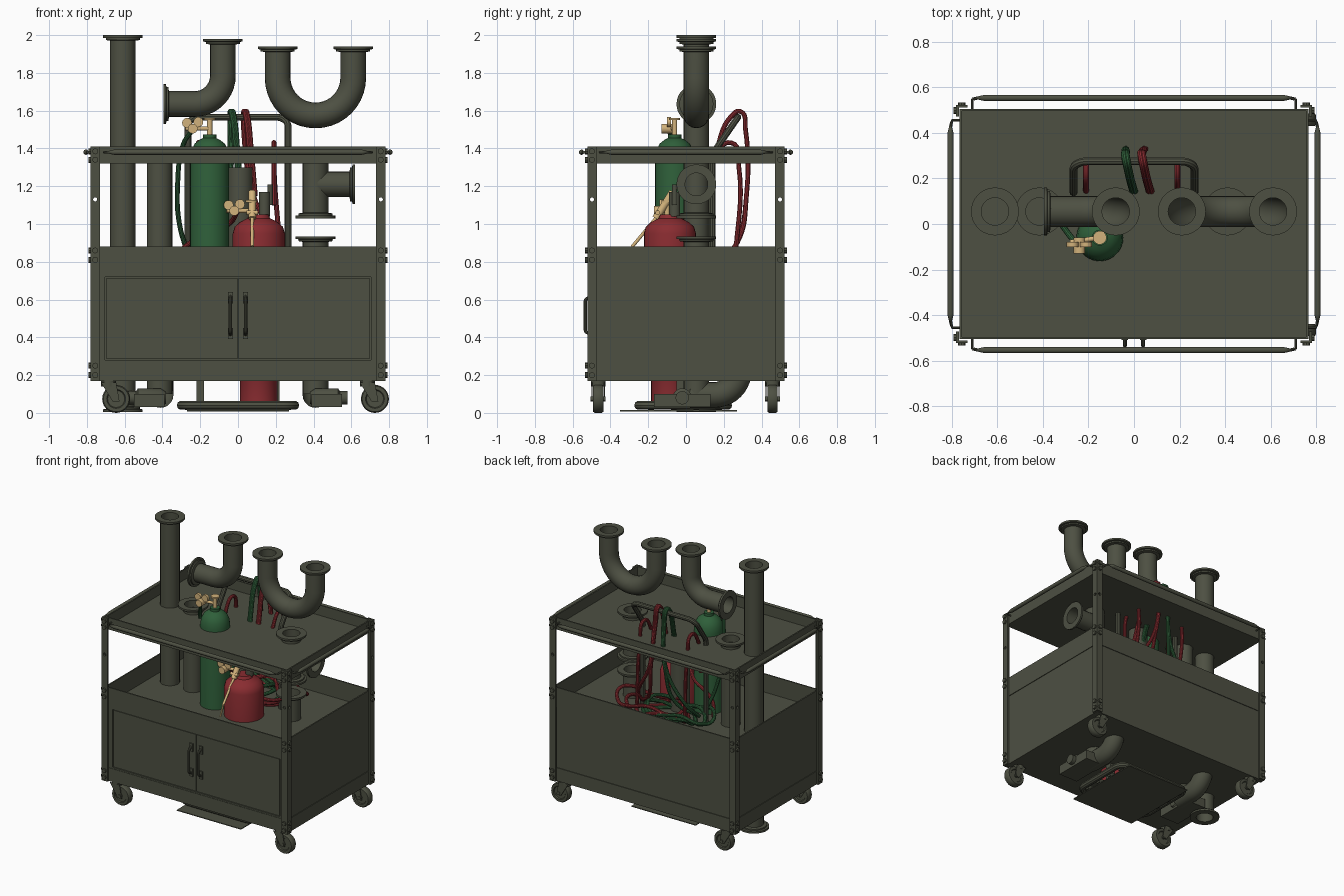
import bpy, bmesh, math
from mathutils import Vector, Matrix

cube = bpy.data.objects.get("Cube")
if cube:
    bpy.data.objects.remove(cube)


def material(name, rgb):
    m = bpy.data.materials.new(name)
    m.use_nodes = True
    m.diffuse_color = (*rgb, 1)
    m.node_tree.nodes["Principled BSDF"].inputs["Base Color"].default_value = (*rgb, 1)
    return m


OLIVE = material("olive_grey", (0.075, 0.08, 0.055))
RED = material("tank_red", (0.25, 0.025, 0.03))
GREEN = material("tank_green", (0.028, 0.115, 0.042))
BRASS = material("brass", (0.65, 0.45, 0.2))
parts = []


def add(name, mesh, mat):
    mesh.materials.clear()
    mesh.materials.append(mat)
    ob = bpy.data.objects.new(name, mesh)
    bpy.context.collection.objects.link(ob)
    parts.append(ob)
    return ob


def from_bmesh(name, bm, mat):
    mesh = bpy.data.meshes.new(name)
    bmesh.ops.recalc_face_normals(bm, faces=bm.faces)
    bm.to_mesh(mesh)
    bm.free()
    return add(name, mesh, mat)


def box(name, lo, hi, mat=OLIVE):
    lo, hi = Vector(lo), Vector(hi)
    bm = bmesh.new()
    bmesh.ops.create_cube(bm, size=1)
    for v in bm.verts:
        v.co = (lo + hi) / 2 + v.co * (hi - lo)
    return from_bmesh(name, bm, mat)


def lathe(name, profile, origin, axis=(0, 0, 1), mat=OLIVE, steps=28):
    """Revolve (radius, height) points around an axis."""
    bm = bmesh.new()
    vs = [bm.verts.new((r, 0, h)) for r, h in profile]
    es = [bm.edges.new(pair) for pair in zip(vs, vs[1:])]
    bmesh.ops.spin(bm, geom=vs + es, cent=(0, 0, 0), axis=(0, 0, 1),
                   angle=math.tau, steps=steps, use_merge=True)
    bmesh.ops.remove_doubles(bm, verts=bm.verts, dist=1e-5)
    turn = Vector((0, 0, 1)).rotation_difference(Vector(axis)).to_matrix().to_4x4()
    bm.transform(Matrix.Translation(origin) @ turn)
    return from_bmesh(name, bm, mat)


def rod(name, a, b, r, mat=OLIVE, steps=14):
    a, b = Vector(a), Vector(b)
    n = (b - a).length
    return lathe(name, [(0, 0), (r, 0), (r, n), (0, n)], a, (b - a).normalized(), mat, steps)


def fillet(points, r):
    pts = [Vector(p) for p in points]
    out = [pts[0]]
    for a, p, b in zip(pts, pts[1:], pts[2:]):
        d, e = (p - a).normalized(), (b - p).normalized()
        ang = d.angle(e)
        n = (e - d * d.dot(e)).normalized()
        c = p - d * r * math.tan(ang / 2) + n * r
        out += [c + r * (d * math.sin(ang * k / 10) - n * math.cos(ang * k / 10)) for k in range(11)]
    return out + [pts[-1]]


def tube(name, pts, r, mat=OLIVE, smooth=False, caps=True, closed=False, res=3):
    cu = bpy.data.curves.new(name, 'CURVE')
    cu.dimensions, cu.fill_mode = '3D', 'FULL'
    cu.bevel_depth, cu.bevel_resolution, cu.use_fill_caps = r, res, caps
    cu.resolution_u = 8
    sp = cu.splines.new('BEZIER' if smooth else 'POLY')
    knots = sp.bezier_points if smooth else sp.points
    knots.add(len(pts) - 1)
    for k, p in zip(knots, pts):
        if smooth:
            k.co, k.handle_left_type, k.handle_right_type = p, 'AUTO', 'AUTO'
        else:
            k.co = (*p, 1)
    sp.use_cyclic_u = closed
    tmp = bpy.data.objects.new(name + "_path", cu)
    bpy.context.collection.objects.link(tmp)
    bpy.context.view_layer.update()
    mesh = bpy.data.meshes.new_from_object(tmp.evaluated_get(bpy.context.evaluated_depsgraph_get()))
    bpy.data.objects.remove(tmp)
    return add(name, mesh, mat)


def flange(name, face, axis):
    """Ring whose outer face lies at the given point."""
    lathe(name, [(0.06, -0.12), (0.06, 0), (0.105, 0), (0.105, -0.014), (0.09, -0.016),
                 (0.09, -0.026), (0.066, -0.03)], face, axis, steps=36)


def pipe(name, pts, bend=None, start=False, end=True):
    pts = [Vector(p) for p in pts]
    tube(name, fillet(pts, bend) if bend else pts, 0.068, caps=False, res=8)
    if start:
        flange(name + "_start_flange", pts[0], (pts[0] - pts[1]).normalized())
    if end:
        flange(name + "_end_flange", pts[-1], (pts[-1] - pts[-2]).normalized())


# Trays: floor with four rims
X, Y = 0.765, 0.505
for name, z0, z1 in (("top_tray", 1.32, 1.41), ("middle_tray", 0.73, 0.88), ("bottom_tray", 0.17, 0.27)):
    box(name + "_floor", (-X, -Y, z0), (X, Y, z0 + 0.012))
    for s in (-1, 1):
        box(name + "_side_rim", (s * X, -Y, z0), (s * (X - 0.01), Y, z1))
        box(name + "_long_rim", (-X, s * Y, z0), (X, s * (Y - 0.01), z1))

# Cabinet walls, doors and door handles
W = X - 0.005
for s in (-1, 1):
    box("cabinet_side", (s * W, -0.5, 0.27), (s * (W - 0.02), 0.5, 0.73))
    box("door", (s * 0.003, -0.5, 0.285), (s * 0.697, -0.49, 0.715))
    box("door_stile", (s * 0.703, -0.502, 0.27), (s * W, -0.49, 0.73))
    tube("door_handle", fillet([(s * 0.04, -0.495, 0.41), (s * 0.04, -0.533, 0.43),
                                (s * 0.04, -0.533, 0.6), (s * 0.04, -0.495, 0.62)], 0.015), 0.009)
    for z in (0.42, 0.61):
        box("handle_plate", (s * 0.04 - 0.014, -0.508, z - 0.03), (s * 0.04 + 0.014, -0.5, z + 0.03))
box("cabinet_back", (-W, 0.48, 0.27), (W, 0.5, 0.73))
box("cabinet_front_liner", (-W, -0.48, 0.27), (W, -0.47, 0.73))
for z in (0.27, 0.719):
    box("door_rail", (-0.71, -0.502, z), (0.71, -0.49, z + 0.011))

# Corner posts of angle steel, drilled, with bolts
PX, PY = 0.78, 0.522
for sx in (-1, 1):
    for sy in (-1, 1):
        plates = [box("post_front_leaf", (sx * PX, sy * PY, 0.17), (sx * (PX - 0.05), sy * (PY - 0.012), 1.41)),
                  box("post_side_leaf", (sx * PX, sy * PY, 0.17), (sx * (PX - 0.012), sy * (PY - 0.05), 1.41))]
        cx, cy = sx * (PX - 0.024), sy * (PY - 0.024)
        drills = [rod("drill", (cx, cy - 0.1, 1.13), (cx, cy + 0.1, 1.13), 0.011),
                  rod("drill", (cx - 0.1, cy, 1.13), (cx + 0.1, cy, 1.13), 0.011)]
        for plate, drill in zip(plates, drills):
            mod = plate.modifiers.new("hole", 'BOOLEAN')
            mod.operation, mod.object, mod.solver = 'DIFFERENCE', drill, 'EXACT'
            bpy.context.view_layer.update()
            graph = bpy.context.evaluated_depsgraph_get()
            cut = bpy.data.meshes.new_from_object(plate.evaluated_get(graph))
            plate.modifiers.clear()
            plate.data = cut
            parts.remove(drill)
            bpy.data.objects.remove(drill)
        for z in (0.2, 0.25, 0.81, 0.86, 1.34, 1.385):
            rod("post_bolt", (cx, sy * (PY - 0.01), z), (cx, sy * (PY + 0.012), z), 0.016, steps=8)
            rod("post_bolt", (sx * (PX - 0.01), cy, z), (sx * (PX + 0.012), cy, z), 0.016, steps=8)


def rail(name, centre, axis, half):
    """Push bar with pointed ends."""
    lathe(name, [(0, -half), (0.014, 0.06 - half), (0.014, half - 0.06), (0, half)], centre, axis, steps=14)


for s in (-1, 1):
    rail("long_push_bar", (0, s * 0.553, 1.38), (1, 0, 0), 0.715)
    rail("side_push_bar", (s * 0.805, 0, 1.38), (0, 1, 0), 0.455)
    for t in (-1, 1):
        tube("push_bar_bracket", [(t * 0.71, s * 0.5, 1.38), (t * 0.71, s * 0.545, 1.38), (t * 0.68, s * 0.553, 1.38)], 0.006)
        tube("push_bar_bracket", [(s * 0.76, t * 0.455, 1.38), (s * 0.797, t * 0.455, 1.38), (s * 0.805, t * 0.42, 1.38)], 0.006)

# Casters, all trailing the same way
for px in (-0.685, 0.685):
    for y in (-0.465, 0.458):
        x = px + 0.04
        lathe("caster_wheel", [(0, -0.02), (0.045, -0.02), (0.05, -0.027), (0.068, -0.027), (0.074, -0.018),
                               (0.074, 0.018), (0.068, 0.027), (0.05, 0.027), (0.045, 0.02), (0, 0.02)],
              (x, y, 0.074), (0, 1, 0))
        rod("caster_pivot", (px, y, 0.14), (px, y, 0.172), 0.04)
        rod("caster_axle", (x, y - 0.04, 0.074), (x, y + 0.04, 0.074), 0.013)
        for s in (-1, 1):
            bm = bmesh.new()
            outline = [(px - 0.04, 0.16), (px + 0.04, 0.16), (x + 0.018, 0.06), (x - 0.018, 0.06)]
            face = bm.faces.new([bm.verts.new((u, y + s * 0.031, v)) for u, v in outline])
            new = bmesh.ops.extrude_face_region(bm, geom=[face])["geom"]
            bmesh.ops.translate(bm, vec=(0, s * 0.005, 0), verts=[g for g in new if isinstance(g, bmesh.types.BMVert)])
            from_bmesh("caster_fork", bm, OLIVE)

# Pipes standing in and above the cart
P = 0.055
pipe("tall_pipe", [(-0.61, P, 0.005), (-0.61, P, 2.0)], start=True)
pipe("short_pipe", [(-0.415, P, 0.1), (-0.415, P, 1.385)])
pipe("middle_pipe", [(0.01, P, 0.3), (0.01, P, 1.3)], end=False)
pipe("elbow_pipe", [(-0.395, P, 1.635), (-0.08, P, 1.635), (-0.08, P, 1.98)], 0.15, start=True)
pipe("u_pipe", [(0.21, P, 1.94), (0.21, P, 1.575), (0.61, P, 1.575), (0.61, P, 1.94)], 0.199, start=True)
pipe("tee_pipe", [(0.41, P, 1.03), (0.41, P, 1.385)], start=True)
pipe("tee_branch", [(0.42, P, 1.21), (0.62, P, 1.21)])
pipe("stub_pipe", [(0.41, P, 0.1), (0.41, P, 0.935)])
for x in (-0.41, 0.41):
    pipe("low_elbow", [(x, 0.02, 0.095), (x, 0.28, 0.095), (x, 0.28, 0.4)], 0.13, end=False)

# Undercarriage
tube("under_frame", fillet([(0, -0.25, 0.04), (-0.3, -0.25, 0.04), (-0.3, 0.22, 0.04), (0.3, 0.22, 0.04),
                            (0.3, -0.25, 0.04), (0, -0.25, 0.04)], 0.06), 0.024)
box("under_plate", (-0.27, -0.35, 0.008), (0.27, 0.27, 0.014))
for k in range(4):
    box("under_rib", (-0.28, -0.2 + k * 0.12, 0.014), (0.28, -0.17 + k * 0.12, 0.045))
for s in (-1, 1):
    lathe("end_valve", [(0, -0.1), (0.03, -0.1), (0.05, -0.07), (0.05, 0.05), (0.035, 0.06), (0.035, 0.1), (0, 0.1)],
          (s * 0.48, -0.02, 0.08), (s, 0, 0))
    box("valve_block", (s * 0.39, -0.17, 0.03), (s * 0.55, 0.13, 0.1))
    box("under_strut", (s * 0.2 - 0.02, -0.05, 0.04), (s * 0.2 + 0.02, 0.0, 0.17))

# Gas tanks
lathe("green_tank", [(0, 0.2), (0.103, 0.2), (0.103, 1.35), (0.097, 1.39), (0.08, 1.425), (0.055, 1.445),
                     (0.035, 1.455), (0.035, 1.475), (0, 1.475)], (-0.15, -0.06, 0), mat=GREEN)
lathe("red_tank", [(0, 0.06), (0.1, 0.06), (0.1, 0.2), (0.138, 0.28), (0.138, 0.95), (0.128, 0.985), (0.1, 1.01),
                   (0.06, 1.03), (0.05, 1.05), (0, 1.05)], (0.11, -0.085, 0), mat=RED)
rod("red_tank_valve", (0.14, -0.06, 1.04), (0.14, -0.06, 1.17), 0.03)
rod("red_tank_knob", (0.17, -0.06, 1.1), (0.17, -0.06, 1.21), 0.014)


def regulator(x, y, z):
    """Brass valve with two gauges."""
    rod("valve_stem", (x, y, z), (x, y, z + 0.075), 0.014, BRASS)
    rod("valve_wheel", (x, y, z + 0.075), (x, y, z + 0.087), 0.03, BRASS)
    rod("valve_arm", (x, y, z + 0.03), (x - 0.13, y - 0.02, z + 0.03), 0.011, BRASS)
    rod("regulator_body", (x - 0.09, y - 0.07, z + 0.03), (x - 0.09, y, z + 0.03), 0.026, BRASS)
    for dx, dz in ((-0.12, 0.06), (-0.06, 0.065)):
        rod("gauge", (x + dx, y - 0.04, z + dz), (x + dx, y - 0.02, z + dz), 0.026, BRASS)


regulator(-0.15, -0.06, 1.475)
regulator(0.07, -0.1, 1.04)

# Torch leaning on the red tank
rod("torch_grip", (0.075, -0.16, 1.03), (0.075, -0.07, 1.17), 0.02, BRASS)
rod("torch_tube", (0.075, -0.285, 0.88), (0.075, -0.16, 1.03), 0.009, BRASS)
rod("torch_tip", (0.075, -0.285, 0.88), (0.075, -0.32, 0.8), 0.006, BRASS)
rod("torch_valve", (0.045, -0.15, 1.06), (0.105, -0.15, 1.06), 0.012, BRASS)

# Tank trolley handle
tube("trolley_handle", fillet([(-0.265, 0.14, 0.3), (-0.265, 0.14, 1.37), (-0.265, 0.275, 1.565),
                               (0.265, 0.275, 1.565), (0.265, 0.14, 1.37), (0.265, 0.14, 0.3)], 0.06), 0.018)

# Hoses draped over the handle and coiled on the middle tray
for mat, colour, x, s in ((GREEN, "green", -0.02, -1), (RED, "red", 0.04, 1)):
    for k in (0, 1):
        u = x + s * 0.012 * k
        tube(colour + "_hose", [(u + 0.04, 0.1, 1.15), (u + 0.02, 0.16, 1.38), (u, 0.24, 1.57), (u - 0.01, 0.29, 1.595),
                                (u - 0.01, 0.315, 1.5), (u + s * 0.03, 0.32, 1.15), (u + s * (0.08 + 0.08 * k), 0.27, 0.9),
                                (u + s * 0.2, 0.17, 0.79)], 0.013, mat, smooth=True)
    for k in range(3):
        ring = [(x + s * 0.05 * k + (0.2 + 0.03 * k) * math.cos(a * math.tau / 10),
                 0.23 + 0.14 * math.sin(a * math.tau / 10),
                 0.77 + 0.03 * k + 0.03 * math.sin(a * 2 + k)) for a in range(10)]
        tube(colour + "_coil", ring, 0.013, mat, smooth=True, closed=True)
for x in (-0.21, 0.19):
    tube("red_hose_loop", [(x, 0.12, 1.1), (x, 0.15, 1.34), (x, 0.24, 1.43), (x, 0.28, 1.3), (x + 0.04, 0.26, 0.8)],
         0.013, RED, smooth=True)
tube("green_feed_hose", [(-0.24, -0.1, 1.5), (-0.29, -0.04, 1.42), (-0.32, 0.02, 1.2), (-0.31, 0.08, 1.0),
                         (-0.25, 0.15, 0.8)], 0.013, GREEN, smooth=True)
tube("red_feed_hose", [(0.0, -0.11, 1.07), (-0.05, 0.0, 1.0), (-0.28, 0.08, 0.88), (-0.33, 0.14, 0.8)],
     0.013, RED, smooth=True)

# Smooth round parts, keep hard edges crisp
bpy.ops.object.select_all(action='DESELECT')
for ob in parts:
    ob.select_set(True)
bpy.context.view_layer.objects.active = parts[0]
bpy.ops.object.shade_smooth_by_angle(angle=math.radians(35))
